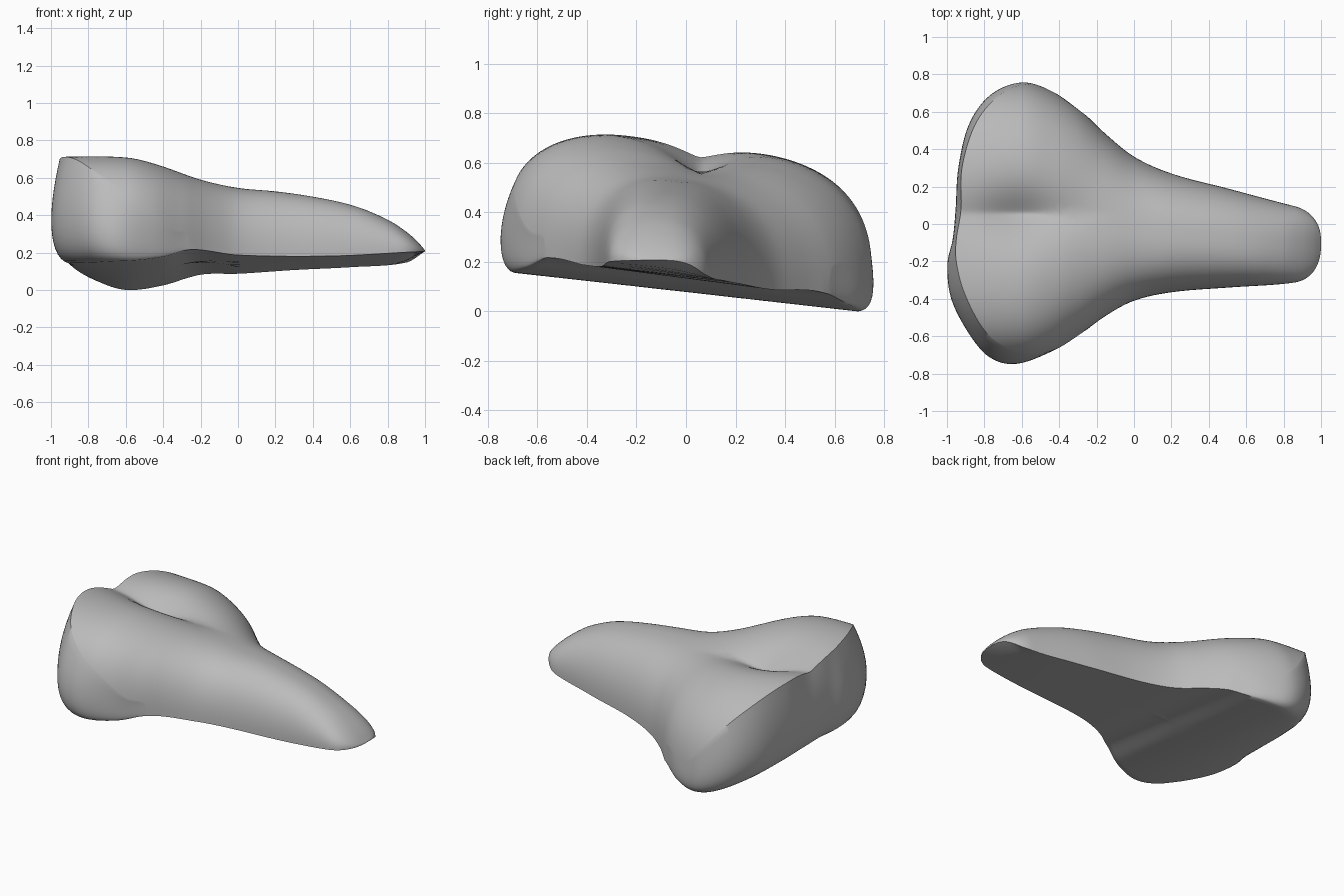
import bpy, bmesh, math
from mathutils import Vector

if "Cube" in bpy.data.objects:
    bpy.data.objects.remove(bpy.data.objects["Cube"])


def curve(table, x):
    """Smooth interpolation through (x, value) pairs."""
    n = len(table)
    x = min(max(x, table[0][0]), table[-1][0])
    i = max(k for k in range(n - 1) if table[k][0] <= x)

    def slope(k):
        a, b = table[max(k - 1, 0)], table[min(k + 1, n - 1)]
        return (b[1] - a[1]) / (b[0] - a[0])
    (x0, y0), (x1, y1) = table[i], table[i + 1]
    h = x1 - x0
    t = (x - x0) / h
    return ((2*t**3 - 3*t*t + 1) * y0 + (t**3 - 2*t*t + t) * h * slope(i)
            + (3*t*t - 2*t**3) * y1 + (t**3 - t*t) * h * slope(i + 1))


# Profiles along the length: plan edges, lower edge heights, crest, groove
BACK_EDGE = [(-1, .765), (-.6, .765), (-.45, .715), (-.3, .62), (-.15, .48), (0, .36),
             (.2, .27), (.5, .19), (.8, .11), (1, .06)]
FRONT_EDGE = [(-1, -.745), (-.6, -.745), (-.45, -.70), (-.3, -.60), (-.15, -.49), (0, -.41),
              (.2, -.365), (.5, -.34), (.8, -.32), (1, -.29)]
BACK_LOW = [(-1, .12), (-.9, .09), (-.75, .02), (-.6, -.015), (-.4, .015), (-.2, .075),
            (0, .08), (.3, .1), (.6, .115), (.9, .14), (1, .2)]
FRONT_LOW = [(-1, .165), (-.6, .155), (-.4, .175), (-.25, .21), (0, .18), (.5, .175),
             (.9, .195), (1, .2)]
CREST = [(-1, .685), (-.6, .685), (-.4, .64), (-.2, .575), (0, .53), (.2, .51), (.4, .48),
         (.6, .435), (.8, .36), (.9, .3), (.96, .25), (1, .205)]
GROOVE = [(-1, .05), (-.85, .08), (-.6, .14), (-.4, .08), (-.2, .02), (0, 0), (1, 0)]
POWER = [(-1, 3), (-.5, 3), (0, 2.4), (1, 2.4)]


def edges(x):
    a, b = curve(FRONT_EDGE, x), curve(BACK_EDGE, x)
    if x > .85:                                   # rounded nose tip
        f = max(1 - ((x - .85) / .15) ** 2.5, 0) ** .4
        a, b = -.1 + (a + .1) * f, -.1 + (b + .1) * f
    return a, b


def across(x, y):
    a, b = edges(x)
    return min(max((2 * y - a - b) / max(b - a, 1e-4), -1), 1)


def low(x, y):
    w = (across(x, y) + 1) / 2
    return curve(FRONT_LOW, x) * (1 - w) + curve(BACK_LOW, x) * w


def high(x, y):
    n, v, e = curve(POWER, x), abs(across(x, y)), low(x, y)
    f = max(1 - v ** n, 0) ** (1 / n)
    dip = curve(GROOVE, x) * math.exp(-(abs(y - .055) / .15) ** 1.3)
    tilt = -.12 * y * min(1, (1 - x) * 3)
    return e + max(curve(CREST, x) + tilt - dip - e, 0) * f


# Rear rim of the top, and the fuller outline of the bulging rear wall below it
RIDGE = [(-.25, edges(-.25)[1]), (-.42, .693), (-.58, .745), (-.73, .68), (-.85, .53),
         (-.92, .3), (-.925, .08), (-.95, -.08), (-.95, -.2), (-.91, -.36), (-.82, -.54),
         (-.72, -.64), (-.58, -.695), (-.42, -.67), (-.25, edges(-.25)[0])]
OUTER = [RIDGE[0], (-.43, .705), (-.6, .757), (-.77, .69), (-.885, .53),
         (-.94, .3), (-.955, .08), (-.97, -.08), (-1, -.22), (-.98, -.4), (-.89, -.58),
         (-.78, -.71), (-.64, -.75), (-.46, -.69), RIDGE[-1]]


def along(points, s):
    return Vector([curve([(i, p[k]) for i, p in enumerate(points)], s) for k in (0, 1)])


# Closed rim: (top rim point, outer point, amount of rear wall)
rim = []
SIDE, STEP = 60, 9
xs = [-.25 + 1.25 * math.sin(math.pi / 2 * i / SIDE) for i in range(SIDE + 1)]
for x in reversed(xs[1:]):
    p = Vector((x, edges(x)[1]))
    rim.append((p, p, 0))
count = (len(RIDGE) - 1) * STEP
for i in range(count + 1):
    s = i / STEP
    rim.append((along(RIDGE, s), along(OUTER, s),
                min(1, 4 * i / count, 4 * (count - i) / count)))
for x in xs[1:-1]:
    p = Vector((x, edges(x)[0]))
    rim.append((p, p, 0))

CENTRE = Vector((-.3, -.03))
RINGS, WALL = 36, 14
bm = bmesh.new()
columns = []
for p, o, k in rim:
    col = []
    # Saddle-shaped top
    for j in range(1, RINGS + 1):
        q = CENTRE.lerp(p, 1 - (1 - j / RINGS) ** 2.2)
        col.append((q.x, q.y, high(q.x, q.y)))
    # Bulging rear wall
    b = o.lerp(CENTRE, .14 * k)
    z0, z3 = high(p.x, p.y), low(b.x, b.y)
    q1, q2 = p + (o - p) * 1.35, o + (o - CENTRE) * .035 * k
    ctrl = [(*p, z0), (*q1, z0 + (z3 - z0) * .45), (*q2, z3 + (z0 - z3) * .04), (*b, z3)]
    for j in range(1, WALL + 1):
        t = j / WALL
        w = ((1 - t)**3, 3*t*(1 - t)**2, 3*t*t*(1 - t), t**3)
        col.append(tuple(sum(w[m] * ctrl[m][a] for m in range(4)) for a in range(3)))
    # Flat underside
    for j in range(1, 16):
        q = b.lerp(CENTRE, j / 16)
        col.append((q.x, q.y, low(q.x, q.y)))
    columns.append([bm.verts.new(c) for c in col])

top = bm.verts.new((*CENTRE, high(*CENTRE)))
bottom = bm.verts.new((*CENTRE, low(*CENTRE)))
for i, a in enumerate(columns):
    b = columns[(i + 1) % len(columns)]
    bm.faces.new((top, a[0], b[0]))
    bm.faces.new((bottom, b[-1], a[-1]))
    for j in range(len(a) - 1):
        bm.faces.new((a[j], a[j + 1], b[j + 1], b[j]))
bmesh.ops.remove_doubles(bm, verts=bm.verts, dist=.0008)
bmesh.ops.recalc_face_normals(bm, faces=bm.faces)
floor = min(v.co.z for v in bm.verts)
bmesh.ops.translate(bm, verts=bm.verts, vec=(0, 0, -floor))

mesh = bpy.data.meshes.new("saddle_seat")
bm.to_mesh(mesh)
bm.free()
seat = bpy.data.objects.new("saddle_seat", mesh)
bpy.context.collection.objects.link(seat)
grey = bpy.data.materials.new("plain_grey")
grey.diffuse_color = (.5, .5, .5, 1)
grey.use_nodes = True
grey.node_tree.nodes["Principled BSDF"].inputs["Base Color"].default_value = grey.diffuse_color
mesh.materials.append(grey)
bpy.context.view_layer.objects.active = seat
seat.select_set(True)
bpy.ops.object.shade_smooth_by_angle(angle=math.radians(40))
